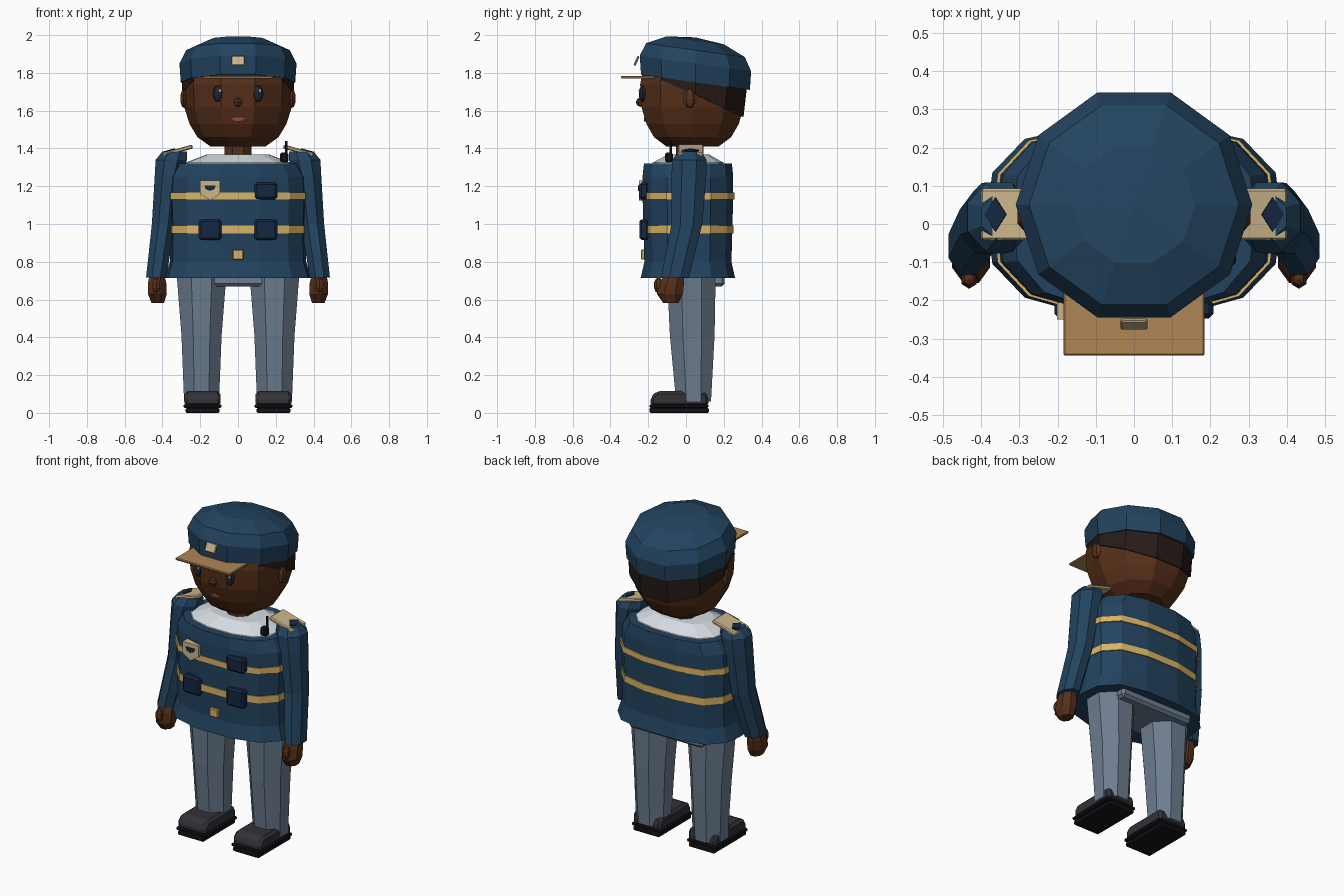
import bpy, bmesh
from math import sin, cos, pi, radians
from mathutils import Matrix, Vector

if "Cube" in bpy.data.objects:
    bpy.data.objects.remove(bpy.data.objects["Cube"])


def mat(name, hexcol):
    m = bpy.data.materials.new(name)
    c = [((hexcol >> s & 255) / 255) ** 2.2 for s in (16, 8, 0)]
    m.diffuse_color = (*c, 1)
    m.use_nodes = True
    m.node_tree.nodes["Principled BSDF"].inputs["Base Color"].default_value = m.diffuse_color
    return m


NAVY, DEEP = mat("navy", 0x27455F), mat("deep_navy", 0x1B2C42)
GOLD, TAN, BRIM = mat("gold", 0xD8B265), mat("tan", 0xCBB48A), mat("brim", 0xAD8558)
SKIN, HAIR, LIP = mat("skin", 0x57331F), mat("hair", 0x2B211E), mat("lip", 0x8A4A48)
WHITE, GREY = mat("white", 0xD5DCE2), mat("trousers", 0x6C7C8E)
SHOE, SOLE, EYE = mat("shoe", 0x35353A), mat("sole", 0x1C1C20), mat("eye", 0x262A36)


def finish(name, bm, material):
    bmesh.ops.recalc_face_normals(bm, faces=bm.faces)
    me = bpy.data.meshes.new(name)
    bm.to_mesh(me)
    bm.free()
    me.materials.append(material)
    ob = bpy.data.objects.new(name, me)
    bpy.context.collection.objects.link(ob)
    return ob


def loft(name, rings, material):
    """Skin a list of equal-length point loops and close both ends."""
    bm = bmesh.new()
    loops = [[bm.verts.new(p) for p in r] for r in rings]
    n = len(loops[0])
    for a, b in zip(loops, loops[1:]):
        for i in range(n):
            bm.faces.new((a[i], a[(i + 1) % n], b[(i + 1) % n], b[i]))
    bm.faces.new(loops[0])
    bm.faces.new(loops[-1])
    return finish(name, bm, material)


def ring(cx, cy, z, rx, ry, n=10, shear=0.0, phase=0.0):
    pts = []
    for i in range(n):
        a = 2 * pi * i / n + phase
        y = ry * sin(a)
        pts.append((cx + rx * cos(a), cy + y, z + shear * y))
    return pts


def box(name, loc, size, material, rot=(0, 0, 0), bevel=0.006):
    bm = bmesh.new()
    bmesh.ops.create_cube(bm, size=1, matrix=Matrix.Diagonal((*size, 1)))
    if bevel:
        bmesh.ops.bevel(bm, geom=bm.edges[:], offset=bevel, segments=1, affect='EDGES')
    ob = finish(name, bm, material)
    ob.location, ob.rotation_euler = loc, rot
    return ob


def ball(name, loc, size, material, seg=8, rings=6):
    bm = bmesh.new()
    bmesh.ops.create_uvsphere(bm, u_segments=seg, v_segments=rings, radius=1,
                              matrix=Matrix.Translation(loc) @ Matrix.Diagonal((*size, 1)))
    return finish(name, bm, material)


def plate(name, outline, y0, y1, material):
    """Flat front-facing plate from an x-z outline."""
    return loft(name, [[(x, y, z) for x, z in outline] for y in (y0, y1)], material)


# Head, neck and hair
loft("head", [ring(0, .035, z, r, r) for z, r in
              ((1.41, .145), (1.46, .215), (1.53, .257), (1.62, .285), (1.74, .292), (1.84, .27))], SKIN)
loft("neck", [ring(0, .02, z, .078, .078, 8, phase=pi / 8) for z in (1.33, 1.44)], SKIN)
low = [(x, y if y < .05 else .05 + .9 * (y - .05), 1.685 - .425 * (y - .05))
       for x, y, z in ring(0, .05, 0, .297, .297)]
loft("hair", [low, ring(0, .05, 1.79, .298, .29, shear=-.14)], HAIR)
ball("nose", (0, -.24, 1.645), (.028, .026, .025), SKIN, 6, 4)
plate("mouth", [(-.036, 1.56), (-.012, 1.564), (.012, 1.564), (.036, 1.56), (.014, 1.543), (-.014, 1.543)],
      -.222, -.2, LIP)

# Cap with brim and square badge
loft("cap", [ring(0, .05, z, r, r, shear=-.14) for z, r in
             ((1.75, .303), (1.85, .31), (1.92, .275), (1.972, .16), (1.987, .01))], NAVY)
box("cap_brim", (0, -.255, 1.777), (.37, .18, .014), BRIM, bevel=.004)
box("cap_badge", (0, -.262, 1.864), (.07, .012, .055), TAN, (radians(-24), 0, 0), .004)

# Jacket body: fourteen-sided rounded section
HALF = [(.11, -.23), (.27, -.185), (.35, -.1), (.365, .02), (.35, .13), (.27, .215), (.11, .25)]
SECTION = HALF + [(-x, y) for x, y in reversed(HALF)]


def section(z, sx, sy, grow=0.0):
    out = []
    for x, y in SECTION:
        v = Vector((x * sx, (y - .015) * sy))
        v += v.normalized() * grow
        out.append((v.x, v.y + .015, z))
    return out


loft("jacket", [section(*s) for s in ((.715, 1.06, 1.04), (.80, .99, .96), (.97, .98, .98),
                                      (1.15, 1, 1.0), (1.25, .98, 1.0), (1.32, .87, .97))], NAVY)
loft("shirt_collar", [section(1.31, .78, .8), section(1.325, .76, .78), section(1.367, .46, .46)], WHITE)
for name, z, h, s in (("upper_stripe", 1.149, .036, 1.0), ("lower_stripe", .97, .042, .98)):
    loft(name, [section(z - h / 2, s, s, .007), section(z + h / 2, s, s, .007)], GOLD)

# Pockets, shield badge and buckle on the chest
for name, x, z, h in (("chest_pocket", .148, 1.175, .09), ("left_pocket", .148, .97, .11),
                      ("right_pocket", -.148, .97, .11)):
    box(name, (x, -.222, z), (.12, .05, h), DEEP, bevel=.012)
plate("shield_badge", [(-.202, 1.23), (-.095, 1.23), (-.095, 1.16), (-.148, 1.125), (-.202, 1.16)],
      -.25, -.205, TAN)
plate("shield_inset", [(-.178, 1.205), (-.118, 1.205), (-.124, 1.185), (-.148, 1.175), (-.172, 1.185)],
      -.255, -.245, DEEP)
box("buckle", (0, -.228, .838), (.058, .02, .052), GOLD, bevel=.004)

# Shoulder radio
box("radio", (.245, -.09, 1.352), (.045, .04, .055), SOLE, bevel=.01)
loft("radio_antenna", [ring(.255, -.08, z, .007, .007, 6) for z in (1.36, 1.44)], SOLE)

# Hips
box("hips", (0, .06, .72), (.5, .29, .10), GREY, bevel=.015)

# Mirrored limbs and details
for s, side in ((1, "left"), (-1, "right")):
    ball(side + "_eye", (s * .106, -.23, 1.69), (.029, .02, .043), EYE)
    ball(side + "_eye_glint", (s * .106 + .01, -.247, 1.705), (.007, .004, .009), WHITE, 6, 4)
    ball(side + "_ear", (s * .288, .02, 1.665), (.02, .038, .05), SKIN, 6, 6)

    o = pi / 8
    loft(side + "_arm", [ring(s * cx, cy, z, rx, ry, 8, phase=o) for cx, cy, z, rx, ry in
                         ((.335, .02, 1.385, .07, .065), (.353, .018, 1.34, .09, .098),
                          (.37, .015, 1.25, .077, .1), (.395, .005, 1.0, .066, .088),
                          (.433, -.058, .718, .058, .08))], NAVY)
    loft(side + "_hand", [ring(s * cx, cy, z, rx, ry, 8, phase=o) for cx, cy, z, rx, ry in
                          ((.43, -.06, .74, .04, .05), (.428, -.075, .69, .052, .07),
                           (.427, -.085, .63, .054, .075), (.425, -.08, .583, .036, .045))], SKIN)
    ball(side + "_thumb", (s * .432, -.145, .675), (.024, .026, .042), SKIN, 6, 5)

    tilt = (0, s * radians(16), 0)
    box(side + "_epaulette", (s * .32, .025, 1.388), (.165, .135, .022), TAN, tilt, .006)
    d = [(.03, 0), (0, .045), (-.03, 0), (0, -.045)]
    mark = loft(side + "_epaulette_diamond", [[(x, y, z) for x, y in d] for z in (-.004, .004)], DEEP)
    mark.location, mark.rotation_euler = (s * .363, .025, 1.389), tilt

    loft(side + "_leg", [ring(s * .193, cy, z, rx, ry, 8, phase=o) for cy, z, rx, ry in
                         ((.04, .06, .1, .1), (.033, .41, .115, .128), (.028, .75, .144, .14))], GREY)

    # Shoe: toe-to-heel side profile widened across x
    prof = [(-.187, .035), (-.187, .085), (-.155, .115), (.1, .115), (.118, .09), (.118, .035)]
    shoe = loft(side + "_shoe", [[(s * .188 + w, y, z) for y, z in prof] for w in (-.095, .095)], SHOE)
    bev = shoe.modifiers.new("bevel", 'BEVEL')
    bev.width, bev.segments = .022, 1
    box(side + "_sole", (s * .188, -.037, .013), (.178, .315, .026), SOLE, bevel=.006)
    box(side + "_welt", (s * .188, -.037, .036), (.2, .312, .018), SOLE, bevel=.005)
